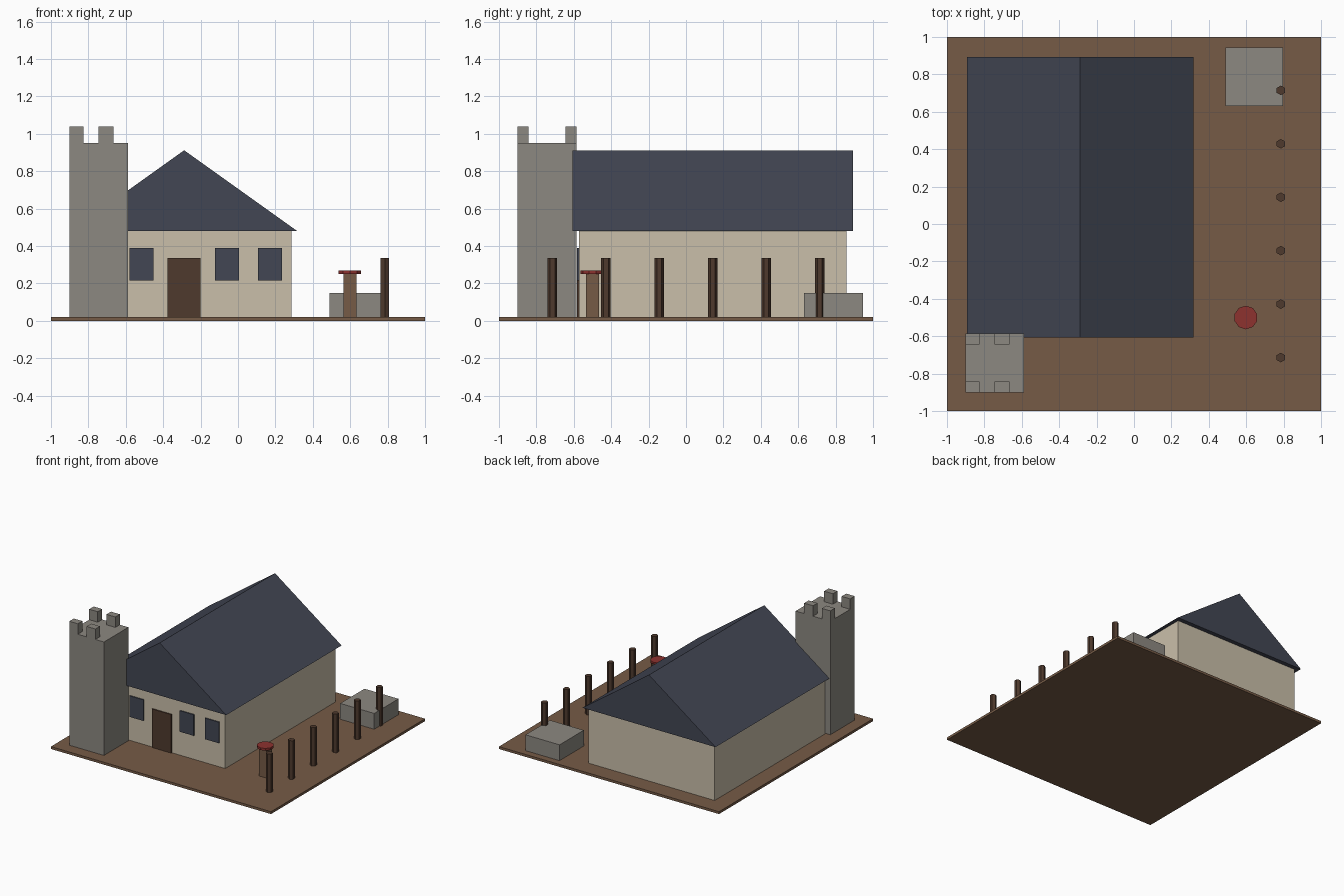
import bpy
import bmesh

cube = bpy.data.objects.get("Cube")
if cube:
    bpy.data.objects.remove(cube, do_unlink=True)


def material(name, rgb):
    m = bpy.data.materials.new(name)
    m.use_nodes = True
    m.diffuse_color = (*rgb, 1)
    m.node_tree.nodes["Principled BSDF"].inputs["Base Color"].default_value = (*rgb, 1)
    return m


earth = material("brown earth", (0.18, 0.105, 0.062))
plaster = material("cream plaster", (0.59, 0.52, 0.40))
slate = material("blue slate", (0.055, 0.062, 0.088))
stone = material("grey stone", (0.265, 0.248, 0.22))
wood = material("dark wood", (0.078, 0.042, 0.027))
red = material("red paint", (0.27, 0.032, 0.028))


def finish(bm, name, mat):
    bmesh.ops.recalc_face_normals(bm, faces=bm.faces)
    mesh = bpy.data.meshes.new(name)
    bm.to_mesh(mesh)
    bm.free()
    mesh.materials.append(mat)
    obj = bpy.data.objects.new(name, mesh)
    bpy.context.collection.objects.link(obj)
    return obj


def box(name, mat, x, y, z):
    """Box from (min, max) pairs on each axis."""
    bm = bmesh.new()
    bmesh.ops.create_cube(bm, size=1)
    for v in bm.verts:
        for i, (lo, hi) in enumerate((x, y, z)):
            v.co[i] = hi if v.co[i] > 0 else lo
    return finish(bm, name, mat)


def prism(name, mat, sides, radius, x, y, z):
    """Upright prism with one corner pointing to the back."""
    bm = bmesh.new()
    bmesh.ops.create_cone(bm, cap_ends=True, segments=sides, radius1=radius,
                          radius2=radius, depth=z[1] - z[0])
    obj = finish(bm, name, mat)
    obj.location = (x, y, sum(z) / 2)
    return obj


GROUND = 0.02
MID = -0.288  # centre line of the house

# Ground slab and house walls
box("ground", earth, (-1, 1), (-1, 1), (0, GROUND))
box("house_walls", plaster, (MID - 0.573, MID + 0.573), (-0.573, 0.857), (GROUND, 0.48))

# Gable roof, extruded from a triangle
bm = bmesh.new()
profile = [(MID - 0.605, 0.48), (MID + 0.605, 0.48), (MID, 0.912)]
gable = bm.faces.new([bm.verts.new((x, -0.606, z)) for x, z in profile])
ext = bmesh.ops.extrude_face_region(bm, geom=[gable])
bmesh.ops.translate(bm, vec=(0, 1.498, 0),
                    verts=[g for g in ext["geom"] if isinstance(g, bmesh.types.BMVert)])
finish(bm, "roof", slate)

# Door and windows as thin plates on the front wall
FRONT = (-0.582, -0.573)
box("door", wood, (MID - 0.088, MID + 0.088), FRONT, (GROUND, 0.337))
for i in (-2, -1, 1, 2):
    c = MID + i * 0.229
    box("window", slate, (c - 0.064, c + 0.064), FRONT, (0.217, 0.39))

# Tower with four merlons
box("tower", stone, (-0.902, -0.587), (-0.902, -0.585), (GROUND, 0.952))
for x in ((-0.902, -0.825), (-0.745, -0.665)):
    for y in ((-0.902, -0.843), (-0.643, -0.585)):
        box("merlon", stone, x, y, (0.952, 1.038))

# Stone block at the back corner
box("stone_block", stone, (0.488, 0.797), (0.63, 0.945), (GROUND, 0.15))

# Row of fence posts
for i in range(6):
    prism("fence_post", wood, 6, 0.0255, 0.785, -0.714 + i * 0.2857, (GROUND, 0.337))

# Pedestal with a red top
box("pedestal", earth, (0.564, 0.634), (-0.535, -0.465), (GROUND, 0.255))
prism("pedestal_top", red, 10, 0.063, 0.598, -0.5, (0.252, 0.27))
